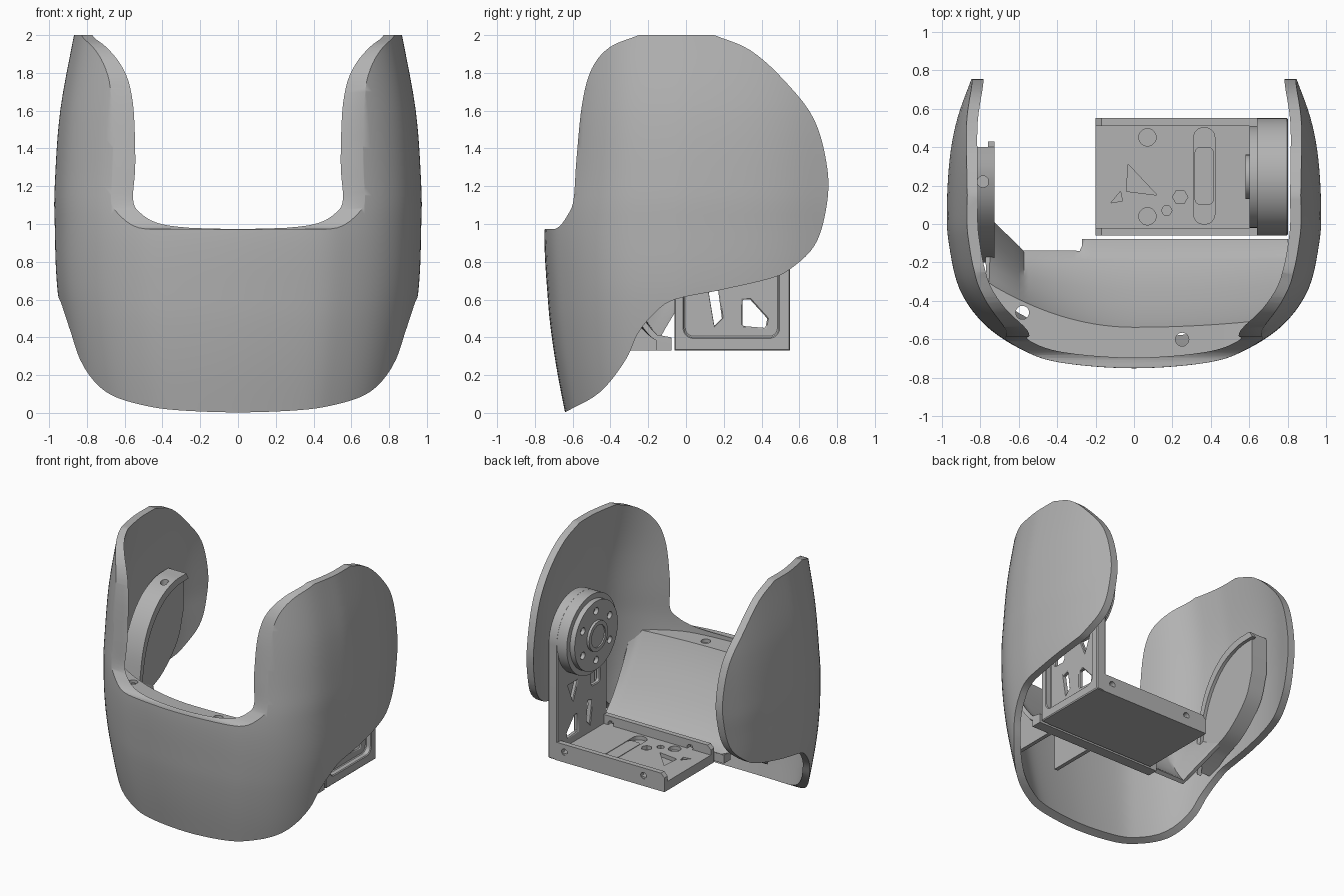
import bpy, bmesh, math
from mathutils import Vector

cube = bpy.data.objects.get("Cube")
if cube:
    bpy.data.objects.remove(cube, do_unlink=True)

grey = bpy.data.materials.new("plain grey")
grey.use_nodes = True
COLOR = (0.45, 0.45, 0.45, 1)
grey.diffuse_color = COLOR
grey.node_tree.nodes["Principled BSDF"].inputs["Base Color"].default_value = COLOR


def finish(name, bm, fix=True):
    if fix:
        bmesh.ops.recalc_face_normals(bm, faces=bm.faces)
    mesh = bpy.data.meshes.new(name)
    bm.to_mesh(mesh)
    bm.free()
    mesh.materials.append(grey)
    ob = bpy.data.objects.new(name, mesh)
    bpy.context.collection.objects.link(ob)
    return ob


def select(ob):
    bpy.ops.object.select_all(action='DESELECT')
    ob.select_set(True)
    bpy.context.view_layer.objects.active = ob


def apply(ob, kind, **settings):
    select(ob)
    mod = ob.modifiers.new(kind.lower(), kind)
    for key, value in settings.items():
        setattr(mod, key, value)
    bpy.ops.object.modifier_apply(modifier=mod.name)


def smooth(ob, angle=35):
    select(ob)
    bpy.ops.object.shade_smooth_by_angle(angle=math.radians(angle))


def boolean(ob, cutter, operation='DIFFERENCE'):
    apply(ob, 'BOOLEAN', operation=operation, object=cutter, solver='EXACT')
    bpy.data.objects.remove(cutter, do_unlink=True)


def prism(name, outline, axis, a, b):
    """Extrude a 2D outline along an axis from a to b."""
    place = {'X': lambda u, v, w: (w, u, v), 'Y': lambda u, v, w: (u, w, v),
             'Z': lambda u, v, w: (u, v, w)}[axis]
    bm = bmesh.new()
    low = [bm.verts.new(place(u, v, a)) for u, v in outline]
    high = [bm.verts.new(place(u, v, b)) for u, v in outline]
    bm.faces.new(low)
    bm.faces.new(high[::-1])
    for i in range(len(low)):
        j = (i + 1) % len(low)
        bm.faces.new((low[i], high[i], high[j], low[j]))
    return finish(name, bm)


def arc(u, v, r, start=0, end=360, n=48):
    return [(u + r * math.cos(math.radians(start + (end - start) * i / n)),
             v + r * math.sin(math.radians(start + (end - start) * i / n)))
            for i in range(n if end - start == 360 else n + 1)]


def round_rect(u0, u1, v0, v1, r):
    return (arc(u1 - r, v1 - r, r, 0, 90, 6) + arc(u0 + r, v1 - r, r, 90, 180, 6)
            + arc(u0 + r, v0 + r, r, 180, 270, 6) + arc(u1 - r, v0 + r, r, 270, 359.9, 6))


def box(name, x0, x1, y0, y1, z0, z1):
    return prism(name, [(x0, y0), (x1, y0), (x1, y1), (x0, y1)], 'Z', z0, z1)


def spline(points, steps=5):
    """Smooth open curve through the points."""
    p = [Vector(q) for q in points]
    p = [2 * p[0] - p[1]] + p + [2 * p[-1] - p[-2]]
    out = []
    for a, b, c, d in zip(p, p[1:], p[2:], p[3:]):
        for i in range(steps):
            t = i / steps
            out.append(0.5 * (2 * b + (c - a) * t + (2 * a - 5 * b + 4 * c - d) * t * t
                              + (3 * b - a - 3 * c + d) * t ** 3))
    return out + [p[-2]]


def lookup(table, t):
    if t <= table[0][0]:
        return table[0][1]
    for (a, va), (b, vb) in zip(table, table[1:]):
        if t <= b:
            return va + (vb - va) * (t - a) / (b - a)
    return table[-1][1]


# Shell: plan curve scaled along the height, trimmed by the side outline
half = [(0, -.75), (.385, -.72), (.59, -.65), (.78, -.52), (.905, -.34), (.96, -.1),
        (.97, .08), (.955, .34), (.915, .55), (.84, .76), (.82, .82)]
plan = spline([(-x, y) for x, y in half[:0:-1]] + half)
width = [tuple(p) for p in spline([(-.05, .85), (.25, .92), (.65, .985), (1, 1),
                                   (1.2, 1), (1.6, .97), (2.05, .885)])]
depth = [tuple(p) for p in spline([(-.05, .84), (.2, .905), (.4, .947), (.6, .975),
                                   (.97, 1), (1.34, .955), (2.05, .9)])]
bm = bmesh.new()
rows = []
for k in range(43):
    z = -.05 + k * .05
    fx, fy = lookup(width, z), lookup(depth, z)
    rows.append([bm.verts.new((x * fx, y * fy if y < 0 else y, z)) for x, y in plan])
for lo, hi in zip(rows, rows[1:]):
    for i in range(len(plan) - 1):
        bm.faces.new((lo[i], lo[i + 1], hi[i + 1], hi[i]))
shell = finish("outer_shell", bm, fix=False)
apply(shell, 'SOLIDIFY', thickness=.055, offset=-1)
lower = spline([(-.64, .003), (-.455, .11), (-.32, .28), (-.255, .42), (-.165, .53),
                (-.06, .6), (.18, .65), (.44, .71), (.55, .76), (.68, .885),
                (.74, 1.07), (.75, 1.28), (.68, 1.55), (.52, 1.76), (.34, 1.92), (.15, 2)])
upper = spline([(-.25, 2), (-.405, 1.935), (-.5, 1.82), (-.55, 1.635), (-.58, 1.34),
                (-.595, 1.13), (-.625, 1.05), (-.68, .98), (-.75, .972)])
trim = [tuple(p) for p in lower + upper] + [(-.9, .972), (-.9, .003)]
boolean(shell, prism("trim", trim, 'X', -1.2, 1.2), 'INTERSECT')
smooth(shell)


# Inner tray: ledge under the front rim, then a slope down to the bracket
def front_y(x):
    return lookup([tuple(p) for p in plan if p.y < .05], x)


bm = bmesh.new()
columns = []
for i in range(53):
    x = -.76 + i * .03
    edge = front_y(x) + .035
    inner = max(edge + .01, -.545 + (.4 if x < 0 else .08) * x * x)
    rise = max(0, -x - .58) * 1.6
    foot = -.16 + rise * .6
    points = [(edge, .93), (inner, .93)]
    for t in (.1, .3, .5, .7, .9, 1):
        drop = .5 * t + .5 * math.sin(t * math.pi / 2)
        points.append((inner + (foot - inner) * t, .9 - (.5 - rise) * drop))
    points.append((foot + (.08 if x > -.27 else .01), .385 + rise))
    columns.append([bm.verts.new((x, y, z)) for y, z in points])
for a, b in zip(columns, columns[1:]):
    for j in range(len(a) - 1):
        bm.faces.new((a[j], b[j], b[j + 1], a[j + 1]))
tray = finish("inner_tray", bm)
apply(tray, 'SOLIDIFY', thickness=.03, offset=0)
for x, y in ((-.58, -.46), (.25, -.6)):
    boolean(tray, prism("cut", arc(x, y, .035, n=20), 'Z', .7, 1.1))
smooth(tray)
box("tray_back_lip", -.27, .8, -.16, -.078, .33, .395)
for side, x in (("left", .64), ("middle", .28)):
    prism(side + "_tray_rib", [(-.52, .33), (-.1, .33), (-.1, .39), (-.16, .4),
                               (-.35, .52), (-.52, .78)], 'X', x - .015, x + .015)

# Raised pad on the inside of the right wing
pad_front = spline([(-.2, .56), (-.17, .8), (-.13, 1.02), (-.05, 1.2), (.08, 1.34),
                    (.24, 1.41), (.4, 1.42)])
pad_back = spline([(.4, 1.12), (.33, .92), (.15, .74), (-.05, .65)])
pad = prism("pivot_pad", [tuple(p) for p in pad_front + pad_back], 'X', -.88, -.75)
boolean(pad, prism("cut", arc(-.785, .22, .03, n=20), 'Z', 1.3, 1.5))
smooth(pad)
rim = [tuple(p) for p in pad_front]
inset = [(y + .03, z - .05) for y, z in rim[::-1]]
smooth(prism("pivot_pad_rim", rim + inset, 'X', -.76, -.725))

# Bracket upright with a recessed outer face and lightening holes
PY, PZ = .245, 1.217
upright = prism("bracket_upright", [(-.06, .33), (.55, .33)] + arc(PY, PZ, .305, 0, 180),
                'X', .72, .8)
boolean(upright, prism("cut", round_rect(-.01, .49, .4, .92, .05), 'X', .755, .9))
for hole in ([(.12, .64), (.17, .65), (.19, .5), (.15, .46)],
             [(.3, .6), (.3, .46), (.42, .45), (.43, .5), (.34, .6)],
             round_rect(.03, .13, .75, .87, .02),
             [(.3, .86), (.42, .86), (.36, .72)]):
    boolean(upright, prism("cut", hole, 'X', .6, .9))
apply(upright, 'BEVEL', width=.006, segments=1, limit_method='ANGLE',
      angle_limit=math.radians(60))
smooth(upright)

# Bracket floor with shallow pockets
floor = box("bracket_floor", -.2, .79, -.055, .545, .33, .4)
pockets = [arc(.07, .45, .045, n=20), arc(.07, .04, .045, n=20), arc(.17, .07, .028, n=6),
           round_rect(.31, .42, .0, .5, .05), [(-.03, .31), (.12, .15), (-.04, .17)],
           [(-.12, .11), (-.07, .17), (-.06, .12)], arc(.24, .14, .04, n=6)]
for pocket in pockets:
    boolean(floor, prism("cut", pocket, 'Z', .37, .5))
smooth(prism("floor_bar", round_rect(.315, .415, .1, .4, .03), 'Z', .365, .4))

# Side flanges of the floor, with screw holes
for side, y in (("front", -.06), ("back", .51)):
    flange = prism(side + "_flange", [(-.2, .33), (.74, .33), (.74, .47), (-.17, .47),
                                      (-.2, .44)], 'Y', y, y + .04)
    for x in (-.02, .66):
        boolean(flange, prism("cut", arc(x, .41, .025, n=16), 'Y', y - .1, y + .1))
    smooth(flange)

# Pivot: round housing, horn disc with screw holes, centre hub
smooth(prism("pivot_housing", arc(PY, PZ, .305, n=64), 'X', .64, .725))
disc = prism("pivot_disc", arc(PY, PZ, .265, n=64), 'X', .6, .645)
for k in range(6):
    a = math.radians(30 + 60 * k)
    boolean(disc, prism("cut", arc(PY + .19 * math.cos(a), PZ + .19 * math.sin(a), .028, n=16),
                        'X', .5, .63))
smooth(disc)
hub = prism("pivot_hub", arc(PY, PZ, .115, n=40), 'X', .58, .61)
boolean(hub, prism("cut", arc(PY, PZ, .085, n=40), 'X', .5, .59))
smooth(hub)
